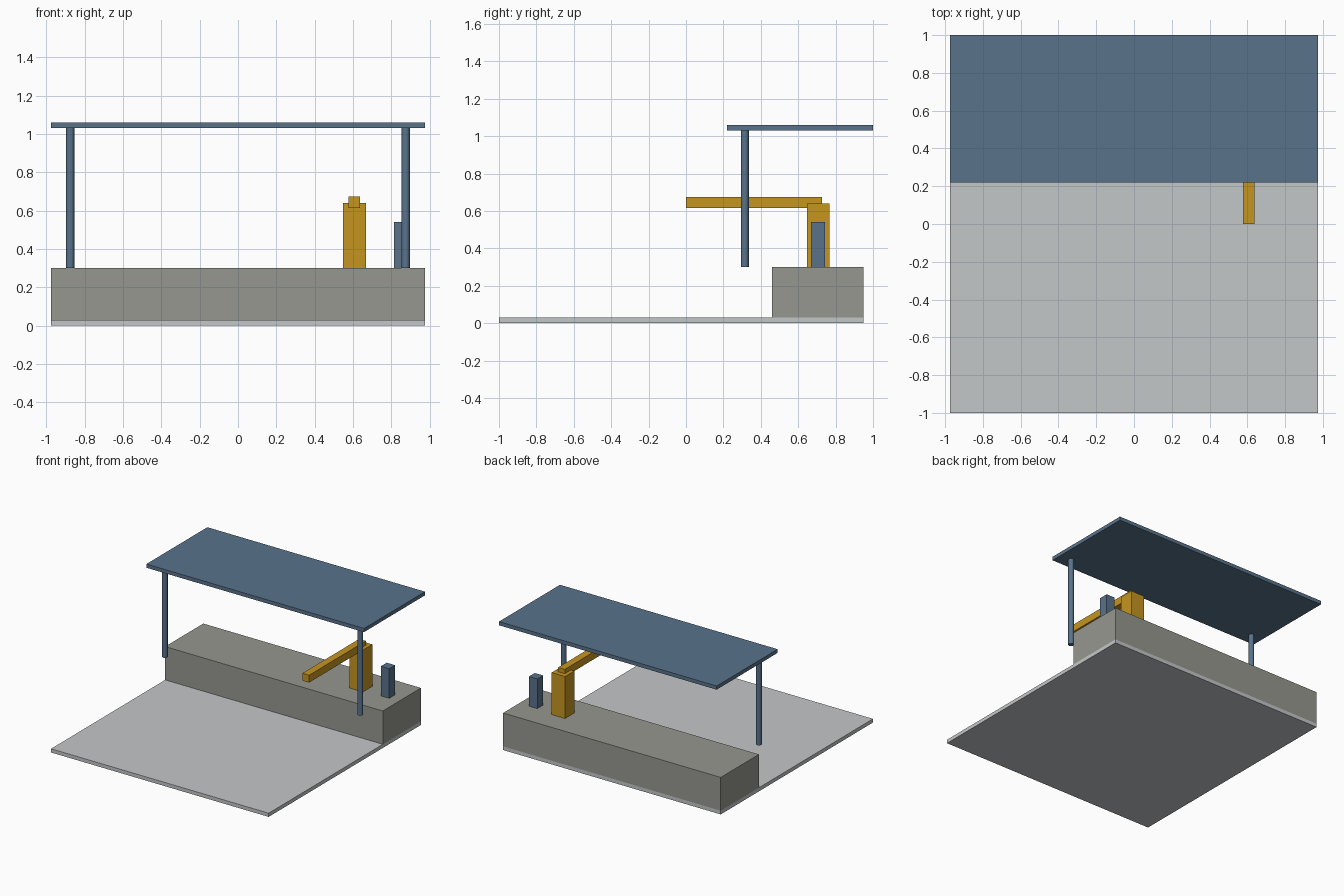
import bpy

cube = bpy.data.objects.get("Cube")
if cube:
    bpy.data.objects.remove(cube, do_unlink=True)


def make_material(name, rgb):
    mat = bpy.data.materials.new(name)
    mat.use_nodes = True
    color = (*rgb, 1.0)
    mat.diffuse_color = color
    mat.node_tree.nodes["Principled BSDF"].inputs["Base Color"].default_value = color
    return mat


pale_grey = make_material("pale grey paving", (0.55, 0.57, 0.58))
concrete = make_material("warm grey concrete", (0.31, 0.31, 0.28))
blue = make_material("slate blue metal", (0.10, 0.17, 0.26))
yellow = make_material("ochre yellow paint", (0.56, 0.30, 0.015))


def box(name, x, y, z, mat):
    """Box spanning the given (low, high) range on each axis."""
    spans = (x, y, z)
    bpy.ops.mesh.primitive_cube_add(size=1, location=[(a + b) / 2 for a, b in spans])
    obj = bpy.context.object
    obj.name = name
    obj.scale = [b - a for a, b in spans]
    bpy.ops.object.transform_apply(location=False, rotation=False, scale=True)
    obj.data.materials.append(mat)
    return obj


def post(name, x, y, z, radius, mat):
    """Round upright spanning the (low, high) range z."""
    bpy.ops.mesh.primitive_cylinder_add(
        vertices=16, radius=radius, depth=z[1] - z[0], location=(x, y, sum(z) / 2))
    obj = bpy.context.object
    obj.name = name
    obj.data.materials.append(mat)
    return obj


WIDTH = (-0.975, 0.975)
DECK = 0.30      # top of the raised platform
ROOF = 1.03      # underside of the canopy

# Ground slab and raised platform
box("ground_slab", WIDTH, (-1.0, 0.948), (0, 0.03), pale_grey)
box("platform", WIDTH, (0.46, 0.948), (0.03, DECK), concrete)

# Canopy on two posts
box("canopy_roof", WIDTH, (0.22, 1.0), (ROOF, 1.06), blue)
for side, x in (("left", 0.875), ("right", -0.875)):
    post(side + "_canopy_post", x, 0.315, (DECK, ROOF), 0.021, blue)

# Barrier housing with its arm reaching forward
box("barrier_housing", (0.547, 0.667), (0.647, 0.766), (DECK, 0.64), yellow)
box("barrier_arm", (0.577, 0.637), (0, 0.727), (0.615, 0.675), yellow)

# Small control pillar beside the barrier
box("control_pillar", (0.813, 0.888), (0.667, 0.742), (DECK, 0.54), blue)
